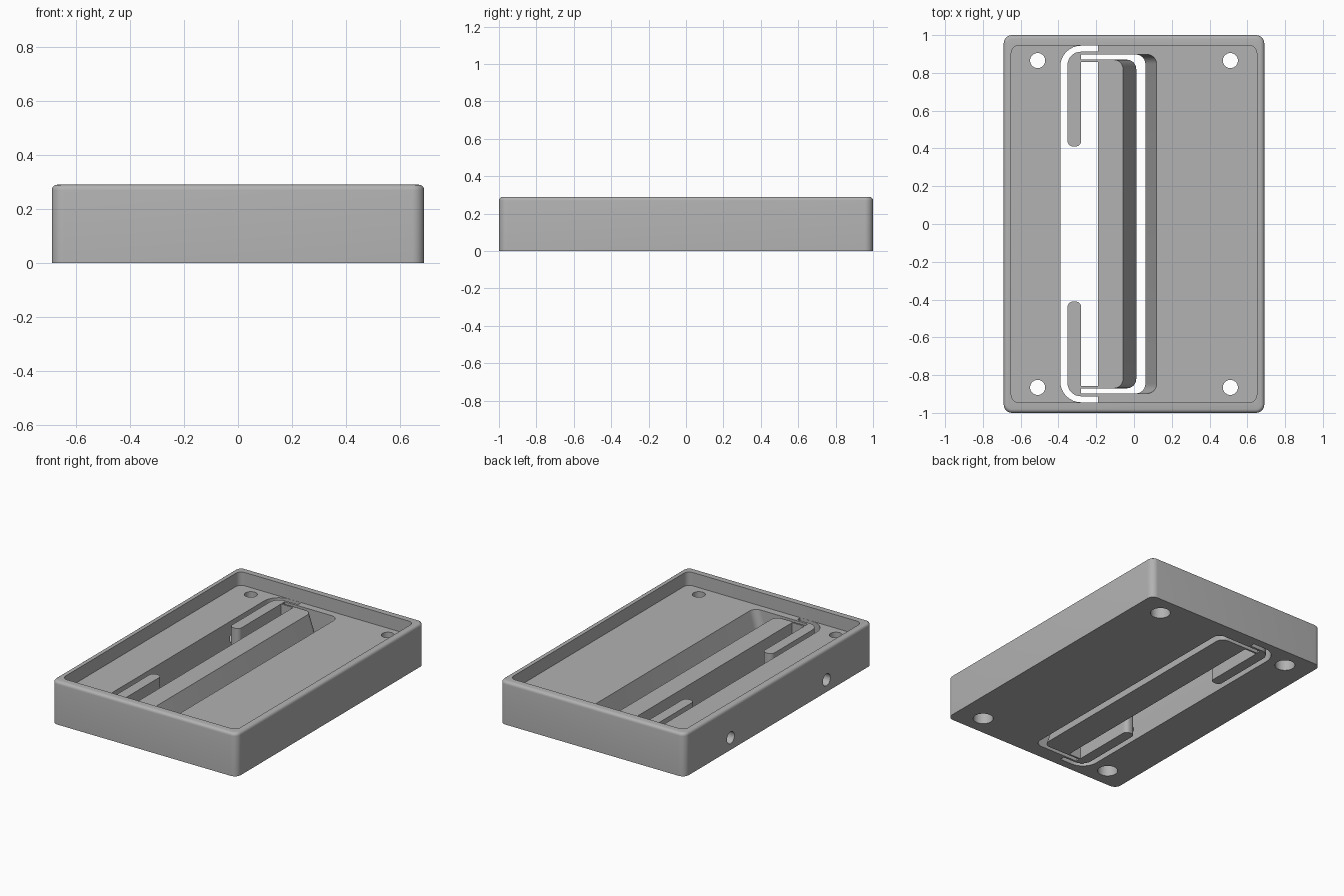
import bpy, bmesh, math
from mathutils import Vector

if "Cube" in bpy.data.objects:
    bpy.data.objects.remove(bpy.data.objects["Cube"])

FLOOR = 0.20   # height of the recessed deck
HEIGHT = 0.29

grey = bpy.data.materials.new("light grey")
grey.diffuse_color = (0.445, 0.445, 0.445, 1)
grey.use_nodes = True
grey.node_tree.nodes["Principled BSDF"].inputs["Base Color"].default_value = grey.diffuse_color


def rounded(points, steps=8):
    """Outline from (x, y, radius) corners, each corner replaced by an arc."""
    out = []
    for i, (x, y, r) in enumerate(points):
        p = Vector((x, y))
        if r == 0:
            out.append(p)
            continue
        a = (Vector(points[i - 1][:2]) - p).normalized()
        b = (Vector(points[(i + 1) % len(points)][:2]) - p).normalized()
        centre = p + (a + b) * r          # all corners are square
        for k in range(steps + 1):
            t = k / steps * math.pi / 2
            out.append(centre - b * r * math.cos(t) - a * r * math.sin(t))
    return out


def mirrored(half):
    """Complete an outline that is symmetric about y = 0."""
    return half + [(x, -y, r) for x, y, r in reversed(half)]


def prism(name, outline, z0, z1, lean=0.0, lean_from=-0.1):
    """Extrude an outline; points right of lean_from lean in x with height."""
    bm = bmesh.new()
    rings = []
    for z in (z0, z1):
        rings.append([bm.verts.new((p.x + (lean * z / FLOOR if p.x > lean_from else 0), p.y, z))
                      for p in outline])
    low, high = rings
    bm.faces.new(low)
    bm.faces.new(high)
    n = len(outline)
    for i in range(n):
        j = (i + 1) % n
        bm.faces.new((low[i], low[j], high[j], high[i]))
    bmesh.ops.recalc_face_normals(bm, faces=bm.faces)
    return finish(name, bm)


def finish(name, bm):
    mesh = bpy.data.meshes.new(name)
    bm.to_mesh(mesh)
    bm.free()
    mesh.materials.append(grey)
    ob = bpy.data.objects.new(name, mesh)
    bpy.context.collection.objects.link(ob)
    return ob


def drill(name, radius, depth, location, rotation=(0, 0, 0)):
    bpy.ops.mesh.primitive_cylinder_add(vertices=32, radius=radius, depth=depth,
                                        location=location, rotation=rotation)
    ob = bpy.context.object
    ob.name = name
    ob.data.materials.append(grey)
    return ob


def rect(x, y, r):
    return rounded([(x, y, r), (-x, y, r), (-x, -y, r), (x, -y, r)])


# Tray body with a soft outer top edge
tray = prism("tray", rect(0.69, 1.0, 0.045), 0, HEIGHT)
bm = bmesh.new()
bm.from_mesh(tray.data)
rim = [e for e in bm.edges if all(v.co.z > HEIGHT - 0.001 for v in e.verts)]
bmesh.ops.bevel(bm, geom=rim, offset=0.02, segments=4, profile=0.5, affect='EDGES')
bm.to_mesh(tray.data)
bm.free()

# Recess and flexure opening, whose right wall slopes outward
cutters = [prism("recess_cutter", rect(0.65, 0.945, 0.04), FLOOR, 0.4)]
opening = mirrored([(0.06, 0.897, 0.05), (-0.19, 0.897, 0),
                    (-0.19, 0.944, 0), (-0.39, 0.944, 0.11)])
cutters.append(prism("opening_cutter", rounded(opening), -0.02, FLOOR + 0.02, lean=0.06))

# Screw holes with counterbores below, and side holes into the opening
for sy in (-1, 1):
    for sx in (-1, 1):
        x, y = 0.51 * sx, 0.865 * sy
        cutters.append(drill("screw_hole_cutter", 0.04, 0.6, (x, y, 0.1)))
        cutters.append(drill("counterbore_cutter", 0.063, 0.16, (x, y, 0)))
    cutters.append(drill("side_hole_cutter", 0.04, 0.4, (-0.57, 0.51 * sy, 0.082),
                         (0, math.pi / 2, 0)))

for c in cutters:
    mod = tray.modifiers.new(c.name, 'BOOLEAN')
    mod.operation = 'DIFFERENCE'
    mod.solver = 'EXACT'
    mod.object = c
bpy.context.view_layer.objects.active = tray
for mod in list(tray.modifiers):
    bpy.ops.object.modifier_apply(modifier=mod.name)
for c in cutters:
    bpy.data.objects.remove(c, do_unlink=True)

# Sprung bar: island, thin blades and the two fingers in one outline
bar = mirrored([(0.012, 0.87, 0.05), (-0.28, 0.87, 0), (-0.28, 0.897, 0),
                (-0.19, 0.897, 0), (-0.19, 0.912, 0), (-0.352, 0.912, 0.07),
                (-0.352, 0.41, 0.03), (-0.28, 0.41, 0.03), (-0.28, 0.858, 0),
                (-0.19, 0.858, 0)])
spring_bar = prism("spring_bar", rounded(bar), 0, FLOOR, lean=-0.07)

for ob in (tray, spring_bar):
    bpy.ops.object.select_all(action='DESELECT')
    ob.select_set(True)
    bpy.context.view_layer.objects.active = ob
    bpy.ops.object.shade_smooth_by_angle(angle=math.radians(30))
